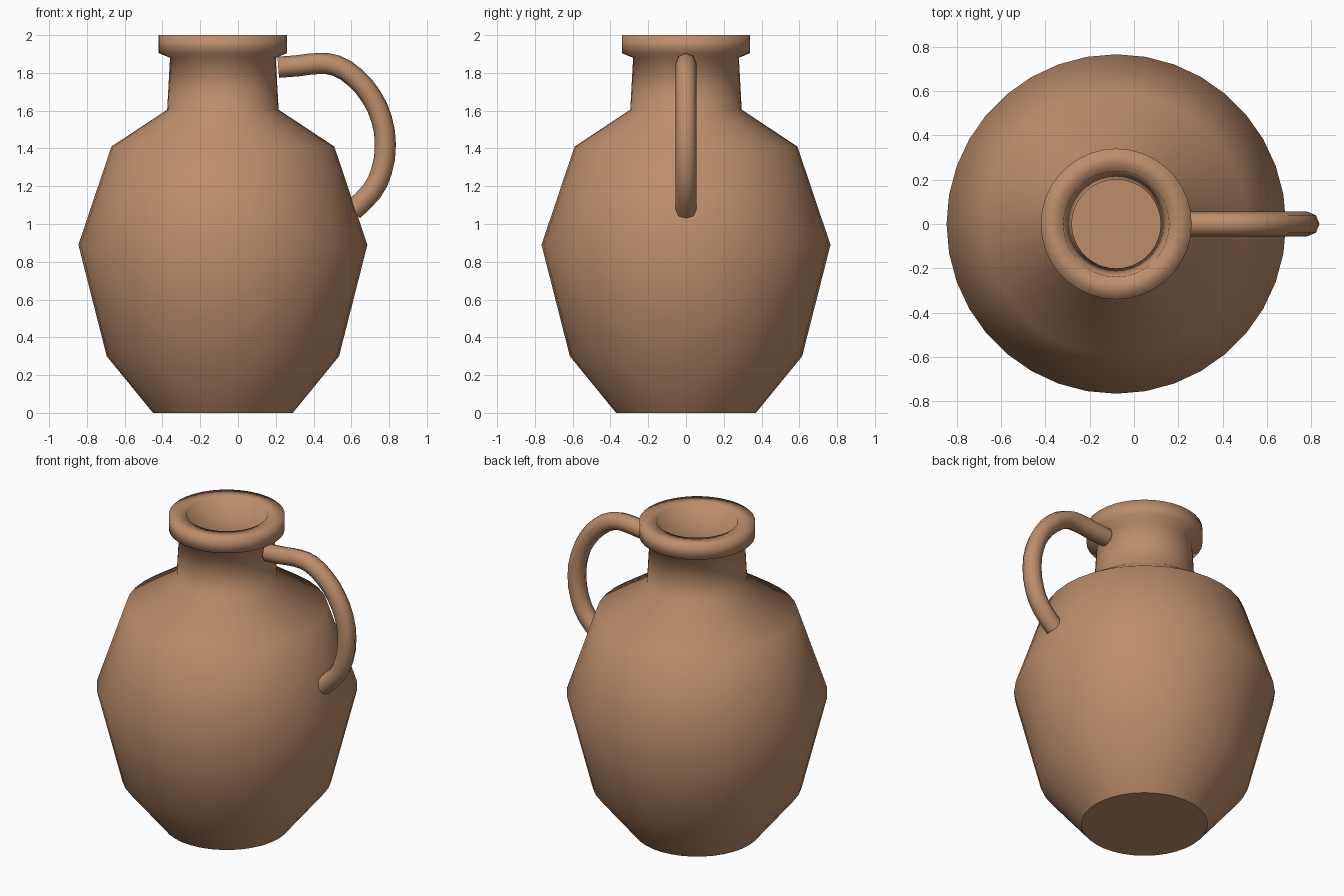
import bpy
import bmesh
import math
from mathutils import Vector

cube = bpy.data.objects.get("Cube")
if cube:
    bpy.data.objects.remove(cube, do_unlink=True)

CENTRE_X = -0.08
SIDES = 36

clay = bpy.data.materials.new("brown clay")
clay.use_nodes = True
clay.diffuse_color = (0.51, 0.27, 0.147, 1)
clay.node_tree.nodes["Principled BSDF"].inputs["Base Color"].default_value = clay.diffuse_color


def lathe(name, profile):
    """Revolve (radius, height) points and cap both ends with flat discs."""
    bm = bmesh.new()
    rings = []
    for r, z in profile:
        rings.append([bm.verts.new((CENTRE_X + r * math.cos(math.tau * i / SIDES),
                                    r * math.sin(math.tau * i / SIDES), z))
                      for i in range(SIDES)])
    for low, high in zip(rings, rings[1:]):
        for i in range(SIDES):
            j = (i + 1) % SIDES
            bm.faces.new((low[i], low[j], high[j], high[i])).smooth = True
    bm.faces.new(rings[0][::-1])
    bm.faces.new(rings[-1])
    mesh = bpy.data.meshes.new(name)
    bm.to_mesh(mesh)
    bm.free()
    mesh.materials.append(clay)
    obj = bpy.data.objects.new(name, mesh)
    bpy.context.collection.objects.link(obj)
    return obj


# Hollow vessel: outer wall, collar, then down the inside to the floor
outer = [(0.37, 0), (0.615, 0.3), (0.765, 0.89), (0.59, 1.41), (0.295, 1.605),
         (0.28, 1.88), (0.34, 1.905), (0.34, 2.0)]
inner = [(0.238, 2.0), (0.2, 1.6), (0.52, 1.37), (0.69, 0.89), (0.55, 0.33), (0.34, 0.06)]
lathe("jug_body", outer + inner)

# Looped handle: round tube from the neck to the shoulder
path = [(0.213, 1.83), (0.32, 1.838), (0.43, 1.85), (0.52, 1.838), (0.62, 1.775),
        (0.705, 1.675), (0.76, 1.555), (0.78, 1.42), (0.76, 1.28), (0.71, 1.175), (0.605, 1.07)]
curve = bpy.data.curves.new("handle", "CURVE")
curve.dimensions = "3D"
curve.bevel_depth = 0.056
curve.bevel_resolution = 2
curve.use_fill_caps = True
curve.resolution_u = 2
spline = curve.splines.new("BEZIER")
spline.bezier_points.add(len(path) - 1)
for point, (x, z) in zip(spline.bezier_points, path):
    point.co = Vector((x, 0, z))
    point.handle_left_type = point.handle_right_type = "AUTO"
curve.materials.append(clay)
handle = bpy.data.objects.new("handle", curve)
bpy.context.collection.objects.link(handle)
bpy.ops.object.select_all(action="DESELECT")
handle.select_set(True)
bpy.context.view_layer.objects.active = handle
bpy.ops.object.convert(target="MESH")
bpy.ops.object.shade_smooth_by_angle(angle=math.radians(60))
